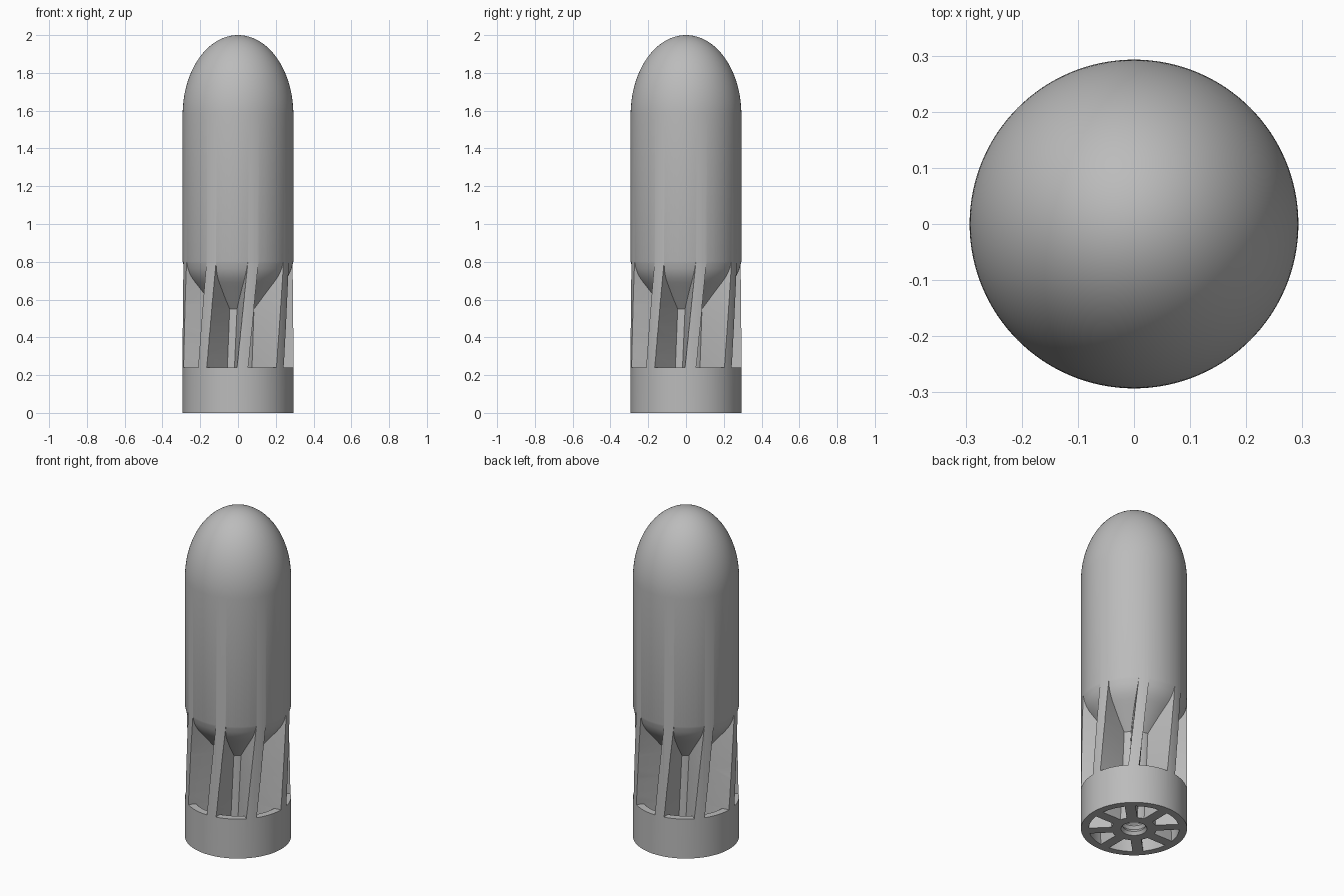
import bpy, bmesh
from math import sin, cos, asin, pi, radians

cube = bpy.data.objects.get("Cube")
if cube:
    bpy.data.objects.remove(cube)

R, HUB, RING_IN, HOLE = 0.293, 0.125, 0.25, 0.072
RING_TOP, NOSE_BASE, HEIGHT = 0.24, 1.58, 2.0
FINS, FIN_HALF, TWIST = 8, 0.029, radians(20)   # twist per unit height

grey = bpy.data.materials.new("plain grey")
grey.use_nodes = True
colour = (0.5, 0.5, 0.5, 1)
grey.diffuse_color = colour
grey.node_tree.nodes["Principled BSDF"].inputs["Base Color"].default_value = colour


def make_object(name, bm):
    bmesh.ops.recalc_face_normals(bm, faces=bm.faces)
    mesh = bpy.data.meshes.new(name)
    bm.to_mesh(mesh)
    bm.free()
    obj = bpy.data.objects.new(name, mesh)
    bpy.context.collection.objects.link(obj)
    mesh.materials.append(grey)
    return obj


def lathe(name, profile, steps=128):
    """Revolve a profile of (radius, z) points, running from axis to axis."""
    bm = bmesh.new()
    verts = [bm.verts.new((r, 0, z)) for r, z in profile]
    edges = [bm.edges.new(pair) for pair in zip(verts, verts[1:])]
    bmesh.ops.spin(bm, geom=verts + edges, cent=(0, 0, 0), axis=(0, 0, 1),
                   angle=2 * pi, steps=steps, use_duplicate=False)
    bmesh.ops.remove_doubles(bm, verts=bm.verts, dist=1e-5)
    return make_object(name, bm)


# Slug body: threaded blind hole, straight wall and elliptical nose
thread = [(HOLE - 0.012 * (i % 2), 0.018 * i) for i in range(1, 22)]
nose = [(R * cos(a), NOSE_BASE + (HEIGHT - NOSE_BASE) * sin(a))
        for a in (pi / 2 * i / 32 for i in range(32))]
body = lathe("slug_body", [(0, 0.4)] + thread[::-1] + [(HOLE, 0), (R, 0)]
             + nose + [(0, HEIGHT)])


# Slot sections as (z, inner radius, outer radius); they leave twisted fins
OUT = 0.34
sections = [(z, HUB, RING_IN) for z in (-0.03, 0.06, 0.15, RING_TOP - 0.0005)]
sections += [(z, HUB, OUT) for z in (RING_TOP + 0.0005, 0.32, 0.4, 0.48, 0.55)]
sections += [(z, r, OUT) for z, r in ((0.61, 0.175), (0.665, 0.22), (0.69, 0.241),
                                      (0.715, 0.26), (0.74, 0.274), (0.765, 0.284),
                                      (0.79, 0.290), (0.82, 0.298))]


def slot_section(bm, z, inner, outer, centre, n=10):
    ring = []
    for r, order in ((inner, range(n + 1)), (outer, range(n, -1, -1))):
        half = pi / FINS - asin(FIN_HALF / r)
        for i in order:
            a = centre + TWIST * z + half * (2 * i / n - 1)
            ring.append(bm.verts.new((r * cos(a), r * sin(a), z)))
    return ring


bm = bmesh.new()
for k in range(FINS):
    centre = (k + 0.5) * 2 * pi / FINS
    rings = [slot_section(bm, *s, centre) for s in sections]
    bm.faces.new(rings[0])
    bm.faces.new(rings[-1])
    for low, high in zip(rings, rings[1:]):
        for i in range(len(low)):
            j = (i + 1) % len(low)
            bm.faces.new((low[i], low[j], high[j], high[i]))
bmesh.ops.triangulate(bm, faces=bm.faces)
cutter = make_object("slot_cutter", bm)
cutter.hide_render = True

# Cut the slots, then drop the cutter
cut = body.modifiers.new("slots", "BOOLEAN")
cut.operation, cut.solver, cut.object = "DIFFERENCE", "EXACT", cutter
bpy.ops.object.select_all(action="DESELECT")
bpy.context.view_layer.objects.active = body
body.select_set(True)
bpy.ops.object.modifier_apply(modifier=cut.name)
bpy.data.objects.remove(cutter)
bpy.ops.object.shade_smooth_by_angle(angle=radians(30))
